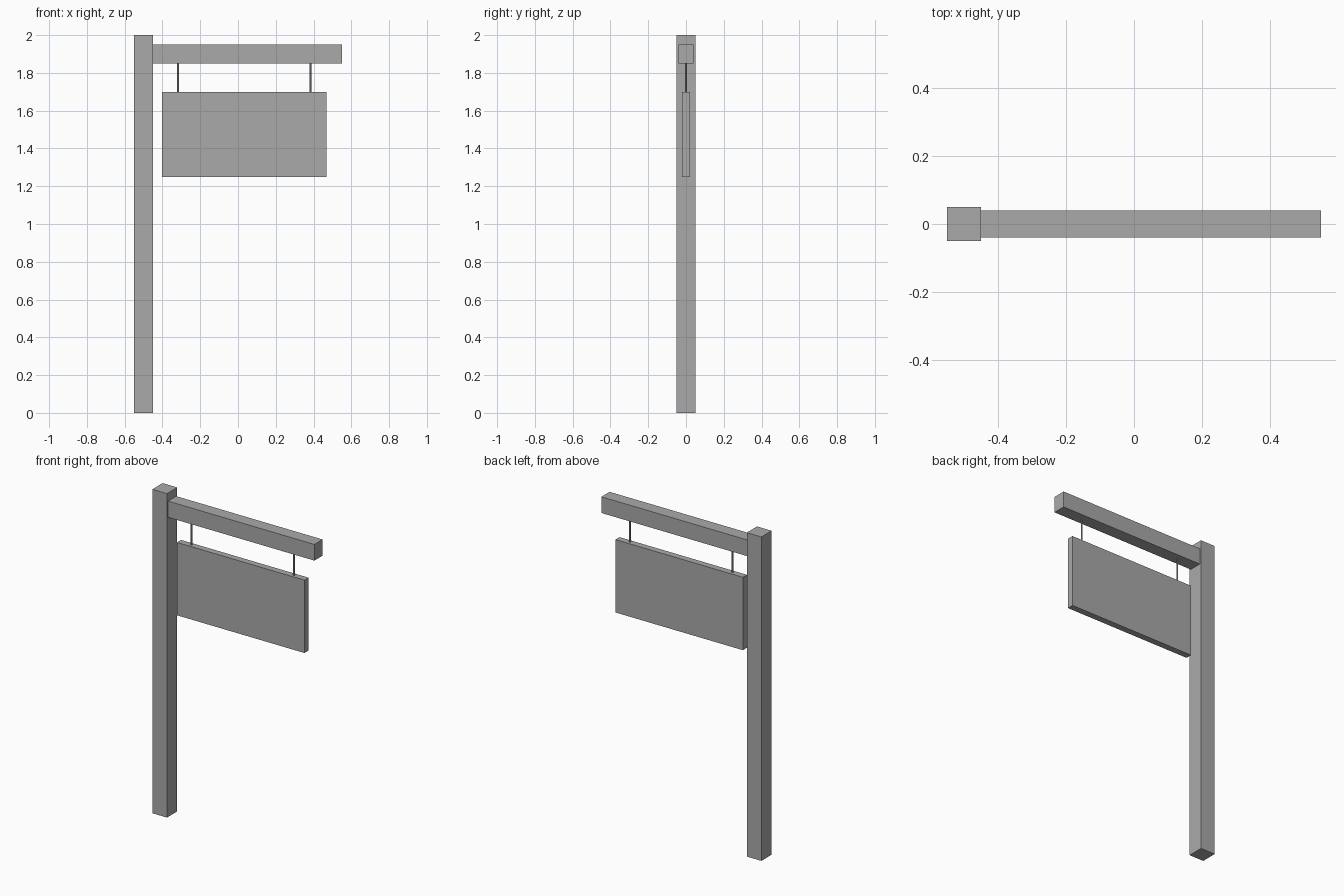
import bpy

if "Cube" in bpy.data.objects:
    bpy.data.objects.remove(bpy.data.objects["Cube"])

grey = bpy.data.materials.new("plain_grey")
grey.diffuse_color = (0.4, 0.4, 0.4, 1)
grey.use_nodes = True
grey.node_tree.nodes["Principled BSDF"].inputs["Base Color"].default_value = grey.diffuse_color


def box(name, low, high):
    """Axis-aligned box between two opposite corners."""
    bpy.ops.mesh.primitive_cube_add(
        size=1, location=[(a + b) / 2 for a, b in zip(low, high)])
    ob = bpy.context.object
    ob.name = name
    ob.scale = [b - a for a, b in zip(low, high)]
    bpy.ops.object.transform_apply(location=False, rotation=False, scale=True)
    ob.data.materials.append(grey)


# Upright post and the arm reaching out from it
box("post", (-0.55, -0.05, 0), (-0.45, 0.05, 2))
box("arm", (-0.45, -0.04, 1.85), (0.55, 0.04, 1.95))

# Hanging sign board
board_x = 0.033
box("sign_board", (board_x - 0.435, -0.02, 1.25), (board_x + 0.435, 0.02, 1.70))

# Two thin rods holding the board
for side, name in ((-1, "left_rod"), (1, "right_rod")):
    bpy.ops.mesh.primitive_cylinder_add(
        vertices=8, radius=0.005, depth=0.15,
        location=(board_x + side * 0.35, 0, 1.775))
    rod = bpy.context.object
    rod.name = name
    rod.data.materials.append(grey)
